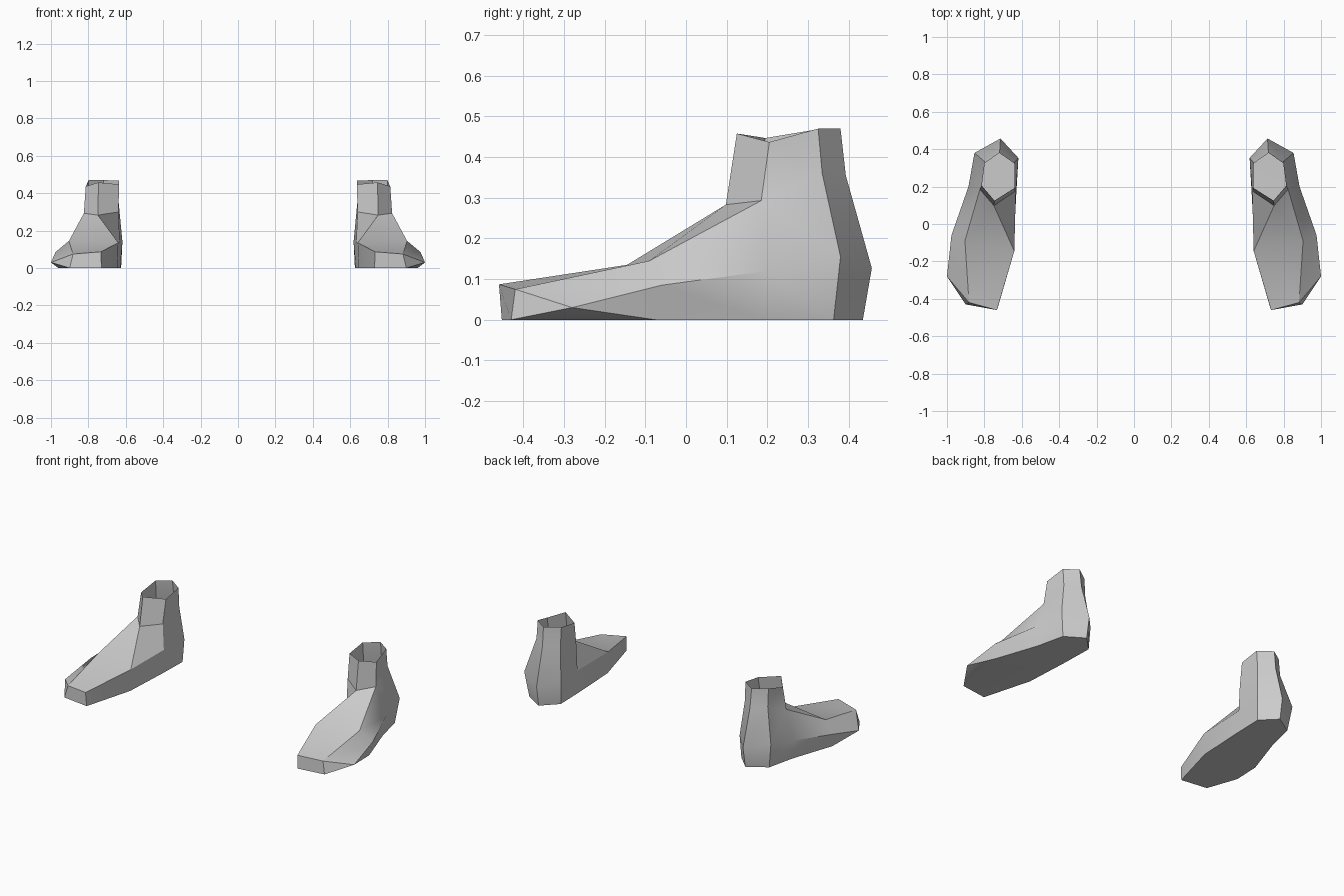
import bpy
import bmesh
import math

default_cube = bpy.data.objects.get("Cube")
if default_cube:
    bpy.data.objects.remove(default_cube, do_unlink=True)

# One plain grey for both feet
grey = bpy.data.materials.new("plain grey")
grey.use_nodes = True
grey_colour = (0.6, 0.6, 0.6, 1)
grey.diffuse_color = grey_colour
grey.node_tree.nodes["Principled BSDF"].inputs["Base Color"].default_value = grey_colour

# Columns of points, each from the sole upwards, for the left foot
COLUMNS = {
    "heel_back": [(.715, .435, 0), (.714, .457, .127), (.718, .393, .355), (.72, .38, .47)],
    "heel_outer": [(.83, .363, 0), (.853, .38, .155), (.8, .335, .36), (.798, .325, .47)],
    "side_outer": [(.87, .19, 0), (.885, .2, .12), (.824, .185, .293), (.814, .205, .437)],
    "ball_outer": [(.96, -.075, 0), (.976, -.06, .085), (.904, -.09, .145)],
    "toe_outer": [(.9, -.43, 0), (1, -.28, .03), (.882, -.42, .075)],
    "toe_inner": [(.73, -.453, 0), (.733, -.46, .087)],
    "ball_inner": [(.645, -.145, 0), (.64, -.145, .135)],
    "side_inner": [(.63, .15, 0), (.632, .17, .14), (.64, .17, .3), (.635, .195, .447)],
    "heel_inner": [(.625, .345, 0), (.618, .353, .14), (.638, .33, .35), (.637, .322, .468)],
    "shin_front": [(.749, .098, .283), (.746, .125, .458)],
}


def bridge(bm, first, second):
    """Join two neighbouring columns with quads, as far as the shorter one goes."""
    count = min(len(first), len(second))
    return [bm.faces.new((first[i], second[i], second[i + 1], first[i + 1]))
            for i in range(count - 1)]


def build_foot(name, side):
    bm = bmesh.new()
    col = {key: [bm.verts.new((side * x, y, z)) for x, y, z in points]
           for key, points in COLUMNS.items()}
    heel_back, heel_outer, heel_inner = col["heel_back"], col["heel_outer"], col["heel_inner"]
    side_outer, side_inner = col["side_outer"], col["side_inner"]
    ball_outer, ball_inner = col["ball_outer"], col["ball_inner"]
    toe_outer, toe_inner = col["toe_outer"], col["toe_inner"]
    shin = col["shin_front"]

    # Heel, ankle and side walls
    bridge(bm, heel_back, heel_outer)
    bridge(bm, heel_outer, side_outer)
    bridge(bm, side_outer, ball_outer)
    bridge(bm, toe_inner, ball_inner)
    bridge(bm, ball_inner, side_inner)
    bridge(bm, side_inner, heel_inner)
    bridge(bm, heel_inner, heel_back)

    # Front of the ankle
    bridge(bm, side_outer[2:], shin)
    bridge(bm, shin, side_inner[2:])

    # Outer edge, undercut below the small toe
    undercut = bridge(bm, ball_outer, toe_outer)[0]
    bmesh.utils.face_split(undercut, ball_outer[0], toe_outer[1])

    # Toe end
    bm.faces.new(toe_outer)
    bm.faces.new((toe_outer[0], toe_outer[2], toe_inner[1], toe_inner[0]))

    # Top of the foot
    bm.faces.new((ball_inner[1], ball_outer[2], toe_outer[2], toe_inner[1]))
    bm.faces.new((shin[0], side_outer[2], ball_outer[2], ball_inner[1]))
    bm.faces.new((side_inner[1], side_inner[2], shin[0], ball_inner[1]))

    # Flat sole; the ankle stays open at the top
    bm.faces.new([points[0] for key, points in col.items() if key != "shin_front"])

    bmesh.ops.recalc_face_normals(bm, faces=bm.faces)
    mesh = bpy.data.meshes.new(name)
    bm.to_mesh(mesh)
    bm.free()
    mesh.materials.append(grey)
    foot = bpy.data.objects.new(name, mesh)
    bpy.context.collection.objects.link(foot)

    # Soft sides with crisp edges
    bpy.ops.object.select_all(action="DESELECT")
    foot.select_set(True)
    bpy.context.view_layer.objects.active = foot
    bpy.ops.object.shade_smooth_by_angle(angle=math.radians(30))


build_foot("left_foot", 1)
build_foot("right_foot", -1)
